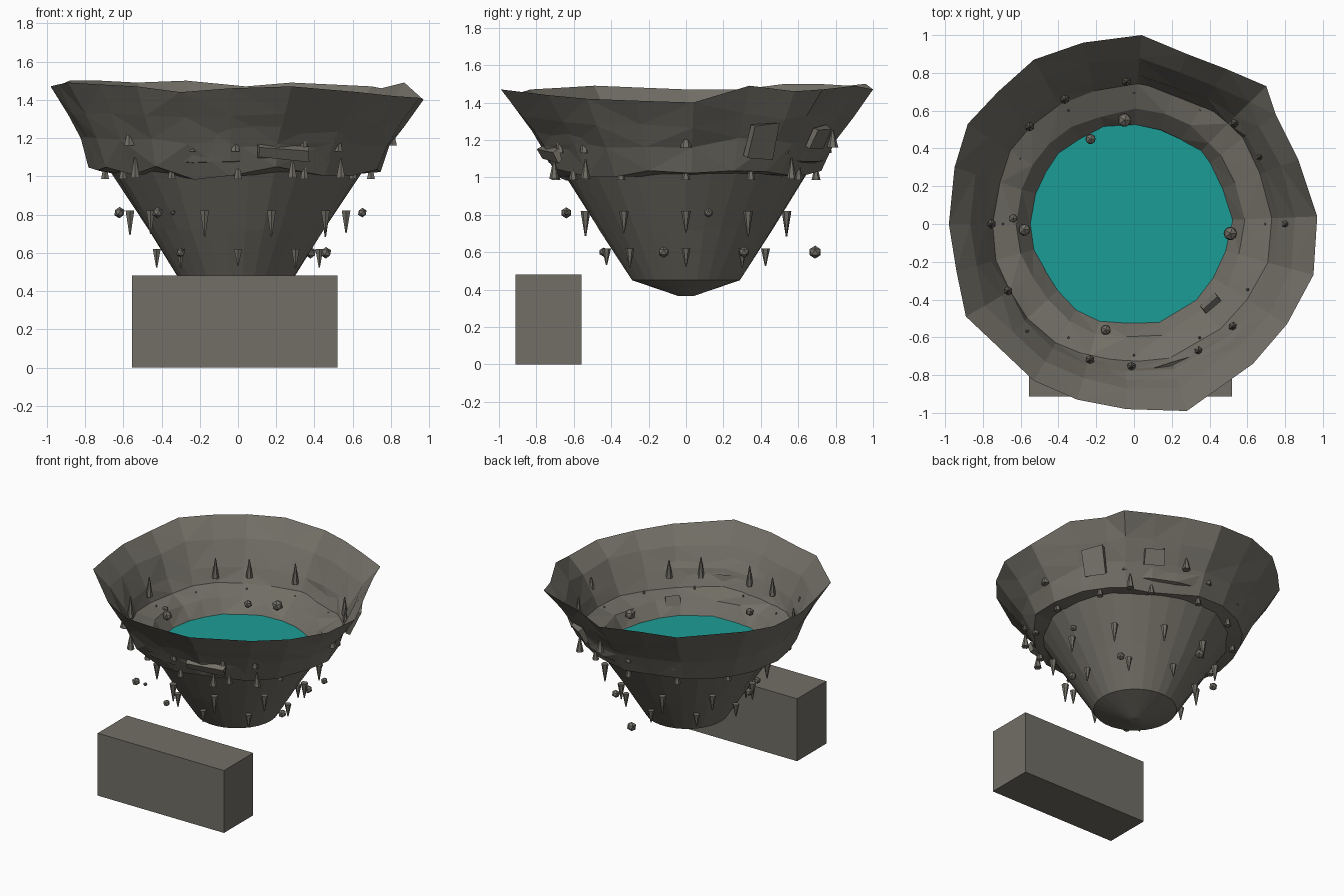
import bpy, bmesh, random
from math import sin, cos, pi, tau, atan2, hypot, radians
from mathutils import Vector, Matrix

random.seed(4)
old = bpy.data.objects.get("Cube")
if old:
    bpy.data.objects.remove(old, do_unlink=True)


def material(name, rgb):
    mat = bpy.data.materials.new(name)
    mat.use_nodes = True
    mat.diffuse_color = (*rgb, 1)
    mat.node_tree.nodes["Principled BSDF"].inputs["Base Color"].default_value = (*rgb, 1)
    return mat


stone = material("grey_stone", (0.168, 0.158, 0.133))
teal = material("teal_water", (0.012, 0.335, 0.305))


def finish(name, bm, mat):
    bmesh.ops.recalc_face_normals(bm, faces=bm.faces)
    mesh = bpy.data.meshes.new(name)
    bm.to_mesh(mesh)
    bm.free()
    mesh.materials.append(mat)
    obj = bpy.data.objects.new(name, mesh)
    bpy.context.collection.objects.link(obj)
    return obj


def wobble(amount):
    return random.uniform(-amount, amount)


def loft(name, rings, mat, cap=False, facet=False):
    """Bridge equal rings of points; optionally cap the first ring or split into triangles."""
    bm = bmesh.new()
    loops = [[bm.verts.new(p) for p in ring] for ring in rings]
    n = len(loops[0])
    for low, high in zip(loops, loops[1:]):
        for i in range(n):
            j = (i + 1) % n
            bm.faces.new((low[i], low[j], high[j], high[i]))
    if cap:
        bm.faces.new(loops[0])
    if facet:
        bmesh.ops.triangulate(bm, faces=bm.faces)
    return finish(name, bm, mat)


def ring(r, z, n=30, jit=0.0):
    pts = []
    for i in range(n):
        a = tau * i / n
        rr = r + wobble(jit)
        pts.append((rr * cos(a) - 0.01, rr * sin(a), z + wobble(jit)))
    return pts


# Tapering lower rock with a shallow pointed base
loft("lower_rock", [ring(0.04, 0.365), ring(0.29, 0.45), ring(0.46, 0.72, jit=0.006),
                    ring(0.655, 1.03, jit=0.008)], stone, cap=True)

# Ragged basin: rim corners, in hundredths
rim = [(97, 4, 140), (95, -27, 141), (81, -53, 142), (63, -74, 144), (28, -99, 147),
       (-4, -98, 146), (-30, -93, 144), (-53, -83, 147), (-72, -65, 148), (-89, -49, 149),
       (-94, -25, 148), (-98, 0, 147), (-95, 30, 147), (-88, 53, 150), (-72, 70, 150),
       (-53, 87, 149), (-27, 96, 150), (4, 100, 147), (28, 90, 149), (49, 82, 148),
       (70, 73, 147), (75, 58, 146), (87, 34, 149)]
# Each level: radius, height, how strongly it follows the rim, wobble, ragged drop, squash
levels = [(0.61, 1.01, 0, 0.005, 0, 0), (0.775, 1.05, 0.2, 0.006, 0.05, 0.05),
          (0.81, 1.19, 0.4, 0.012, 0, 0.03), (0.885, 1.32, 0.65, 0.01, 0, 0.01),
          (0.98, 1.47, 1, 0, 0, 0), (0.865, 1.34, 0.65, 0.01, 0, 0),
          (0.78, 1.18, 0.4, 0.01, 0, 0), (0.74, 1.085, 0.2, 0.012, 0, 0),
          (0.60, 1.035, 0, 0.016, 0, 0), (0.53, 0.945, 0, 0.011, 0, 0), (0.50, 0.90, 0, 0, 0, 0)]
basin_rings = []
for r, z, follow, jit, drop, squash in levels:
    pts = []
    for x, y, top in rim:
        a = atan2(y, x)
        # The hem hangs lower and tighter in places, mostly front and back
        fall = drop * random.random() * (0.25 + abs(sin(a)))
        rr = r + follow * (hypot(x, y) / 100 - 0.98) + wobble(jit) - 1.2 * fall
        zz = z + follow * (top / 100 - 1.47) + wobble(jit) - fall
        shift = 0.015 * (1 - follow)
        pts.append((rr * cos(a) - shift, rr * sin(a) * (1 - squash), zz))
    basin_rings.append(pts)
loft("basin", basin_rings, stone, facet=True)

# Water surface
bm = bmesh.new()
bmesh.ops.create_circle(bm, cap_ends=True, segments=40, radius=0.56,
                        matrix=Matrix.Translation((-0.01, 0, 0.945)))
water = finish("water", bm, teal)
if water.data.polygons[0].normal.z < 0:
    water.data.flip_normals()


# Stone spikes set round a circle at given angles, pointing up or hanging down
def spikes(name, angles, radius, base, tip, width):
    bm = bmesh.new()
    for angle in angles:
        a = radians(angle)
        height = abs(tip - base) * random.uniform(0.88, 1.08)
        up = tip > base
        place = Matrix.Translation((radius * cos(a), radius * sin(a),
                                    base + (height if up else -height) / 2))
        if not up:
            place = place @ Matrix.Rotation(pi, 4, "X")
        bmesh.ops.create_cone(bm, cap_ends=True, segments=6, radius1=width,
                              radius2=width * 0.15, depth=height, matrix=place)
    finish(name, bm, stone)


spikes("low_hanging_spikes", range(0, 360, 45), 0.425, 0.62, 0.52, 0.024)
spikes("middle_hanging_spikes", range(0, 360, 36), 0.565, 0.82, 0.69, 0.026)
spikes("hem_spikes", range(0, 360, 30), 0.695, 0.985, 1.08, 0.024)
spikes("outer_hem_spikes", (48, 225, 292, 315), 0.76, 0.99, 1.10, 0.027)
spikes("inner_wall_spikes", (28, 45, 93, 119, 137, 180, 208, 252, 269, 297, 314),
       0.755, 1.13, 1.28, 0.025)
spikes("outer_wall_spikes", (0, 77, 225), 0.805, 1.16, 1.26, 0.03)

# Pebbles floating outside and lying round the water: position, radius in hundredths
pebbles = [(-0.62, 0.12, 0.81, 3), (-0.42, -0.64, 0.81, 3), (-0.34, -0.64, 0.81, 1.5),
           (0.65, 0.12, 0.81, 2.5), (0.46, -0.12, 0.6, 3), (0.38, 0.31, 0.6, 3),
           (-0.3, -0.44, 0.6, 2.5), (-0.02, 0.69, 0.6, 3.5),
           (-0.23, 0.45, 1.04, 3), (-0.05, 0.55, 1.04, 4), (-0.58, -0.03, 1.04, 3.5),
           (-0.64, 0.03, 1.05, 2.5), (0.51, -0.05, 1.04, 4), (-0.15, -0.56, 1.04, 3)]
bm = bmesh.new()
for x, y, z, size in pebbles:
    bmesh.ops.create_icosphere(bm, subdivisions=1, radius=size / 100,
                               matrix=Matrix.Translation((x, y, z)))
finish("pebbles", bm, stone)

# Broken slabs nearly flush with the basin wall: angle, radius, height, width, tall
bm = bmesh.new()
for angle, radius, z, wide, tall in [(-72, 0.765, 1.12, 0.28, 0.06), (30, 0.815, 1.2, 0.16, 0.2),
                                     (60, 0.815, 1.21, 0.14, 0.12), (-46, 0.58, 1.02, 0.1, 0.06)]:
    place = (Matrix.Rotation(radians(angle), 4, "Z") @ Matrix.Translation((radius, 0, z))
             @ Matrix.Rotation(0.4, 4, "Y") @ Matrix.Diagonal((0.03, wide, tall, 1)))
    for v in bmesh.ops.create_cube(bm, size=1, matrix=place)["verts"]:
        v.co += Vector((wobble(0.006), wobble(0.006), wobble(0.02)))
finish("wall_slabs", bm, stone)

# Plain block standing in front
bm = bmesh.new()
bmesh.ops.create_cube(bm, size=1, matrix=Matrix.Translation((-0.018, -0.735, 0.24))
                      @ Matrix.Diagonal((1.075, 0.355, 0.48, 1)))
finish("front_block", bm, stone)
